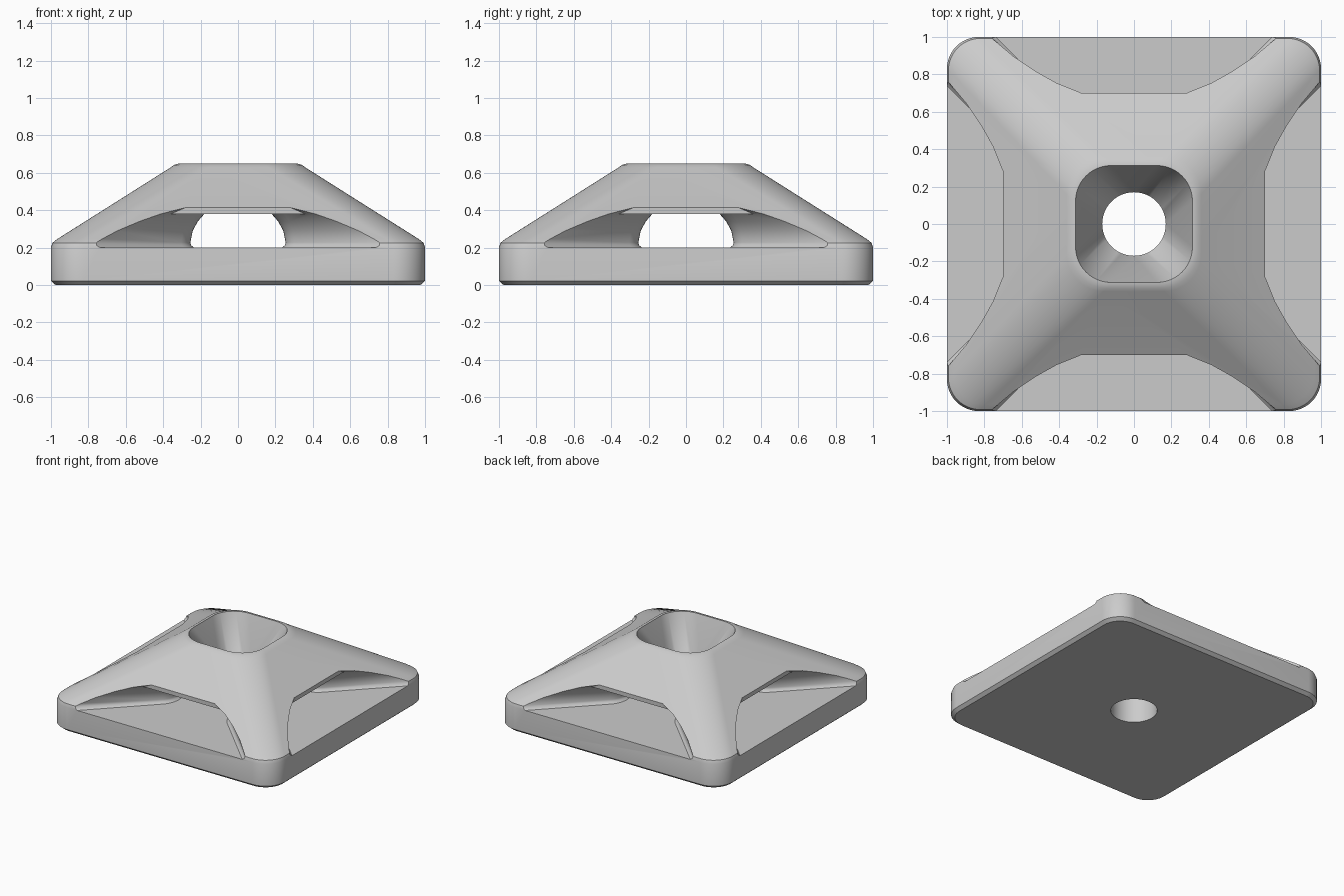
import bpy, bmesh
from math import cos, sin, pi, radians, sqrt

cube = bpy.data.objects.get("Cube")
if cube:
    bpy.data.objects.remove(cube, do_unlink=True)

SEG = 12  # segments per rounded corner


def rounded_square(half, radius, z):
    pts = []
    for q in range(4):
        a0 = q * pi / 2
        sx, sy = (1, -1, -1, 1)[q], (1, 1, -1, -1)[q]
        for i in range(SEG + 1):
            a = a0 + i / SEG * pi / 2
            pts.append((sx * (half - radius) + radius * cos(a),
                        sy * (half - radius) + radius * sin(a), z))
    return pts


def capsule(sx, sy, radius, z, inner=0.42, outer=1.8):
    """Outline of a round-ended bar running outwards along a diagonal."""
    heading = {(1, 1): 1, (-1, 1): 3, (-1, -1): 5, (1, -1): 7}[sx, sy] * pi / 4
    pts = []
    for centre, start in ((outer, -pi / 2), (inner, pi / 2)):
        for i in range(2 * SEG + 1):
            a = heading + start + pi * i / (2 * SEG)
            pts.append((sx * centre + radius * cos(a), sy * centre + radius * sin(a), z))
    return pts


def loft(name, rings):
    bm = bmesh.new()
    loops = [[bm.verts.new(p) for p in ring] for ring in rings]
    n = len(loops[0])
    for low, high in zip(loops, loops[1:]):
        for i in range(n):
            j = (i + 1) % n
            bm.faces.new((low[i], low[j], high[j], high[i]))
    bm.faces.new(loops[0][::-1])
    bm.faces.new(loops[-1])
    bmesh.ops.remove_doubles(bm, verts=bm.verts, dist=1e-5)
    bmesh.ops.recalc_face_normals(bm, faces=bm.faces)
    mesh = bpy.data.meshes.new(name)
    bm.to_mesh(mesh)
    bm.free()
    obj = bpy.data.objects.new(name, mesh)
    bpy.context.collection.objects.link(obj)
    return obj


def subtract(target, cutters):
    """Cut the cutters out of the target, then remove them."""
    for c in cutters:
        c.hide_render = True
        mod = target.modifiers.new("cut", 'BOOLEAN')
        mod.operation, mod.solver, mod.object = 'DIFFERENCE', 'EXACT', c
    graph = bpy.context.evaluated_depsgraph_get()
    result = bpy.data.meshes.new_from_object(target.evaluated_get(graph))
    target.modifiers.clear()
    target.data = result
    for c in cutters:
        bpy.data.objects.remove(c, do_unlink=True)


# Solid body: square foot with a sloping roof
body = loft("mounting_base", [rounded_square(h, r, z) for h, r, z in (
    (0.975, 0.15, 0), (1, 0.17, 0.022), (1, 0.17, 0.2), (0.992, 0.17, 0.226),
    (0.965, 0.17, 0.247), (0.36, 0.2, 0.629), (0.343, 0.2, 0.642), (0.315, 0.19, 0.65))])

# Crossing side channels: a slab of space, less the roof and four corner struts
channels = loft("channel_cutter", [rounded_square(1.3, 0.1, z) for z in (0.2, 0.5)])
roof = loft("roof_block", [rounded_square(h, 0.02, z) for h, z in
                           ((0.7, 0.38), (0.705, 0.6))])
strut_profile = ((0.185, 0.1), (0.185, 0.2), (0.17, 0.212), (0.165, 0.228), (0.178, 0.29),
                 (0.205, 0.34), (0.24, 0.38), (0.29, 0.41), (0.5, 0.55))
struts = [loft("strut_block", [capsule(sx, sy, r, z) for r, z in strut_profile])
          for sx in (1, -1) for sy in (1, -1)]
subtract(channels, [roof] + struts)

# Central hole: round through the foot, widening to a rounded square at the top
hole = loft("hole_cutter", [rounded_square(h, r, z) for h, r, z in (
    (0.17, 0.17, -0.1), (0.17, 0.17, 0.39), (0.312, 0.19, 0.645), (0.318, 0.193, 0.7))])
subtract(body, [channels, hole])

# Finish
grey = bpy.data.materials.new("light_grey")
grey.use_nodes = True
colour = (0.6, 0.6, 0.6, 1)
grey.diffuse_color = colour
grey.node_tree.nodes["Principled BSDF"].inputs["Base Color"].default_value = colour
body.data.materials.clear()
body.data.materials.append(grey)
for p in body.data.polygons:
    p.material_index = 0
bpy.ops.object.select_all(action='DESELECT')
body.select_set(True)
bpy.context.view_layer.objects.active = body
bpy.ops.object.shade_smooth_by_angle(angle=radians(35))
